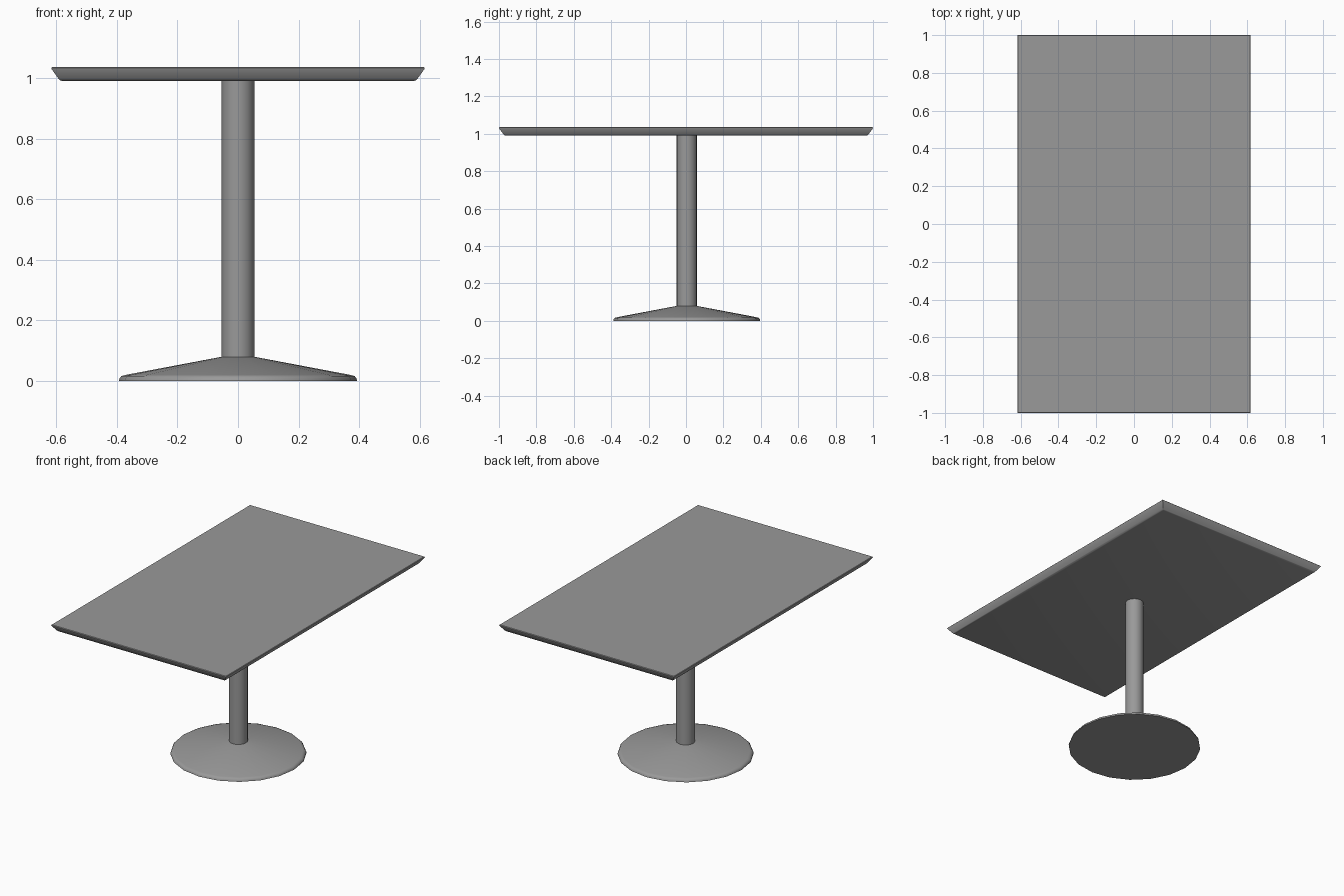
import bpy, math

if "Cube" in bpy.data.objects:
    bpy.data.objects.remove(bpy.data.objects["Cube"])

SIDES = 20
FOOT_Y = 0.004  # the pedestal sits slightly behind the centre

grey = bpy.data.materials.new("dark_grey")
grey.diffuse_color = (0.32, 0.32, 0.32, 1)
grey.use_nodes = True
grey.node_tree.nodes["Principled BSDF"].inputs["Base Color"].default_value = grey.diffuse_color


def loft(name, rings, smooth_angle):
    """Skin equal-length rings from bottom to top and cap both ends."""
    n = len(rings[0])
    verts = [v for ring in rings for v in ring]
    faces = [(k * n + i, k * n + (i + 1) % n, (k + 1) * n + (i + 1) % n, (k + 1) * n + i)
             for k in range(len(rings) - 1) for i in range(n)]
    faces.append(tuple(reversed(range(n))))
    faces.append(tuple(range(len(verts) - n, len(verts))))
    mesh = bpy.data.meshes.new(name)
    mesh.from_pydata(verts, [], faces)
    mesh.materials.append(grey)
    obj = bpy.data.objects.new(name, mesh)
    bpy.context.collection.objects.link(obj)
    bpy.context.view_layer.objects.active = obj
    obj.select_set(True)
    bpy.ops.object.shade_smooth_by_angle(angle=math.radians(smooth_angle))
    obj.select_set(False)
    return obj


def circle(r, z):
    return [(r * math.cos(math.tau * i / SIDES), FOOT_Y + r * math.sin(math.tau * i / SIDES), z)
            for i in range(SIDES)]


def rectangle(inset, z):
    x, y = 0.616 - inset, 1.0 - inset
    return [(-x, -y, z), (x, -y, z), (x, y, z), (-x, y, z)]


# Round foot: low rim, then a shallow cone up to the column
loft("base", [circle(r, z) for r, z in
              [(0.393, 0), (0.391, 0.008), (0.385, 0.016), (0.372, 0.02), (0.054, 0.08)]], 50)

# Column
loft("column", [circle(0.054, 0.08), circle(0.054, 0.99)], 30)

# Rectangular top with an undercut edge and softened corners
loft("table_top", [rectangle(i, z) for i, z in
                   [(0.036, 0.99), (0.029, 0.992), (0.024, 0.997),
                    (0.001, 1.029), (0, 1.033), (0.003, 1.036)]], 30)
